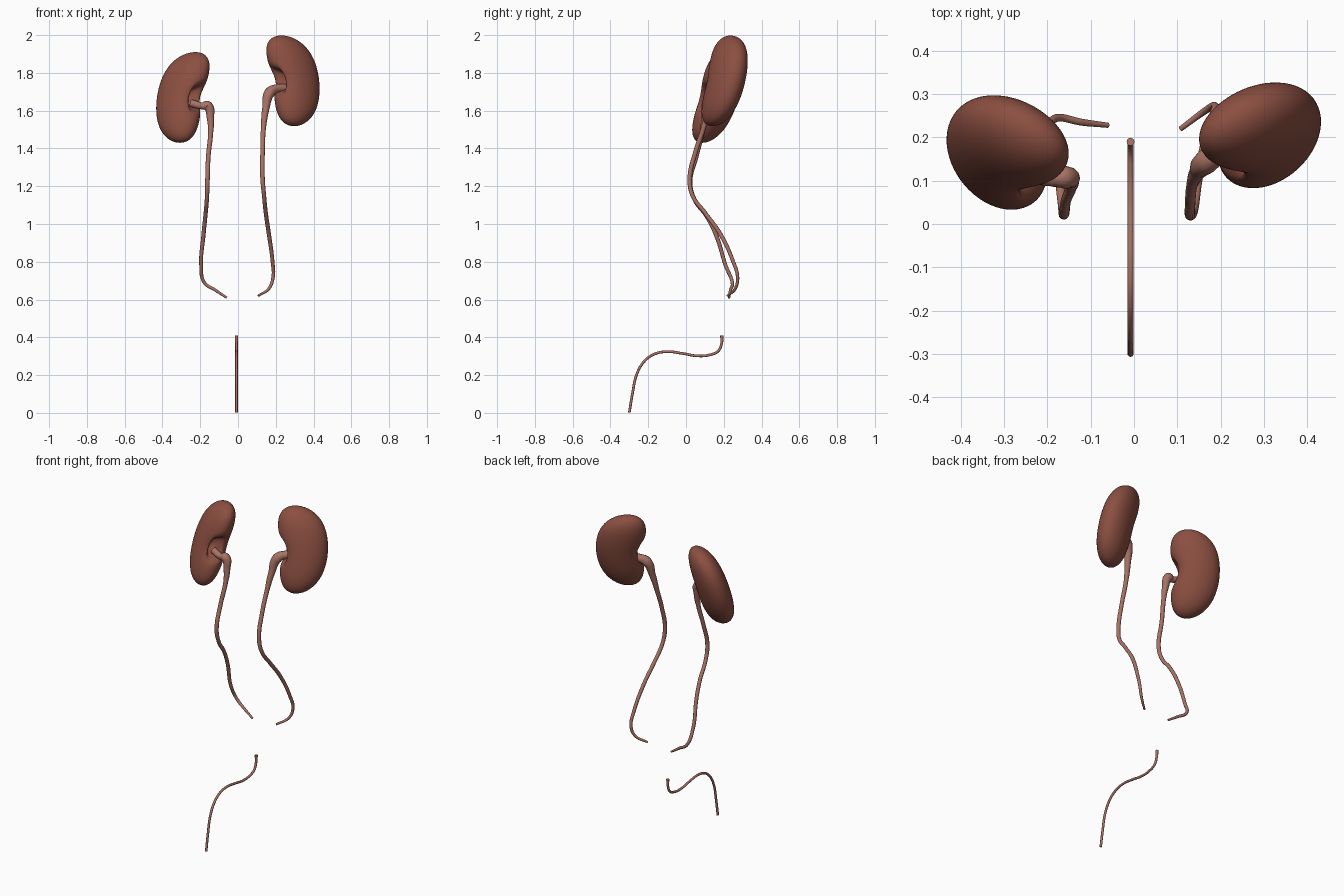
import bpy
import bmesh
from math import cos, sin, exp, radians
from mathutils import Vector

cube = bpy.data.objects.get("Cube")
if cube:
    bpy.data.objects.remove(cube)


def material(name, color):
    mat = bpy.data.materials.new(name)
    mat.use_nodes = True
    mat.diffuse_color = color
    bsdf = mat.node_tree.nodes["Principled BSDF"]
    bsdf.inputs["Base Color"].default_value = color
    bsdf.inputs["Roughness"].default_value = 0.5
    return mat


kidney_mat = material("kidney_brown", (0.26, 0.078, 0.053, 1))
tube_mat = material("tube_pink", (0.40, 0.17, 0.13, 1))


def kidney(name, side, center, angle, lean_x, lean_y):
    """Bean: a sphere bent towards the midline, with a hollow on its inner edge."""
    bm = bmesh.new()
    bmesh.ops.create_uvsphere(bm, u_segments=64, v_segments=48, radius=1)
    a = radians(angle)
    for v in bm.verts:
        x, y, z = v.co
        plump = 1 + 0.28 * z * z
        u = 0.138 * x * plump * (1 + 0.08 * z) - 0.045 * z * z
        t = 0.09 * y * plump
        if x < 0:
            # broad notch, then the deep narrow pocket inside it
            u += 0.035 * exp(-(z / 0.3) ** 2) * x * x
            u += 0.075 * exp(-(z / 0.24) ** 4 - ((y + 0.12) / 0.34) ** 4)
        h = 0.24 * z
        v.co = Vector((
            side * (center[0] + u * cos(a) - t * sin(a) + lean_x * h),
            center[1] + u * sin(a) + t * cos(a) + lean_y * h,
            center[2] + h))
    if side < 0:
        bmesh.ops.reverse_faces(bm, faces=bm.faces)
    mesh = bpy.data.meshes.new(name)
    bm.to_mesh(mesh)
    bm.free()
    mesh.materials.append(kidney_mat)
    mesh.shade_smooth()
    obj = bpy.data.objects.new(name, mesh)
    bpy.context.collection.objects.link(obj)


def tube(name, points):
    """Round tube through (x, y, z, radius) points."""
    curve = bpy.data.curves.new(name, 'CURVE')
    curve.dimensions = '3D'
    curve.bevel_depth = 1
    curve.bevel_resolution = 4
    curve.resolution_u = 10
    curve.use_fill_caps = True
    spline = curve.splines.new('BEZIER')
    spline.bezier_points.add(len(points) - 1)
    for bp, (x, y, z, r) in zip(spline.bezier_points, points):
        bp.co = (x, y, z)
        bp.radius = r
        bp.handle_left_type = bp.handle_right_type = 'AUTO'
    curve.materials.append(tube_mat)
    obj = bpy.data.objects.new(name, curve)
    bpy.context.collection.objects.link(obj)
    bpy.ops.object.select_all(action='DESELECT')
    obj.select_set(True)
    bpy.context.view_layer.objects.active = obj
    bpy.ops.object.convert(target='MESH')
    bpy.ops.object.shade_smooth_by_angle(angle=radians(50))


# Kidneys
kidney("left_kidney", 1, (0.302, 0.21, 1.758), 30, -0.14, 0.2)
kidney("right_kidney", -1, (0.304, 0.172, 1.67), 34, -0.17, 0.25)

# Ureters, each widening into a funnel at the kidney
tube("left_ureter", [
    (0.25, 0.19, 1.72, 0.022), (0.20, 0.165, 1.715, 0.024),
    (0.168, 0.145, 1.695, 0.029), (0.147, 0.12, 1.61, 0.019),
    (0.134, 0.09, 1.50, 0.013), (0.13, 0.05, 1.38, 0.012),
    (0.13, 0.02, 1.24, 0.012), (0.138, 0.035, 1.15, 0.011),
    (0.147, 0.10, 1.06, 0.011), (0.163, 0.18, 0.95, 0.011),
    (0.183, 0.25, 0.80, 0.010), (0.186, 0.273, 0.72, 0.009),
    (0.165, 0.262, 0.66, 0.008), (0.108, 0.22, 0.62, 0.006)])
tube("right_ureter", [
    (-0.25, 0.12, 1.64, 0.020), (-0.19, 0.105, 1.625, 0.018),
    (-0.162, 0.108, 1.625, 0.027), (-0.146, 0.10, 1.56, 0.019),
    (-0.145, 0.085, 1.48, 0.013), (-0.157, 0.055, 1.36, 0.012),
    (-0.162, 0.022, 1.22, 0.012), (-0.165, 0.045, 1.13, 0.011),
    (-0.173, 0.11, 1.04, 0.011), (-0.183, 0.16, 0.94, 0.011),
    (-0.195, 0.21, 0.78, 0.010), (-0.178, 0.245, 0.69, 0.009),
    (-0.12, 0.235, 0.65, 0.008), (-0.06, 0.228, 0.61, 0.006)])

# Urethra, an S curve in the middle plane
profile = [(0.19, 0.41), (0.188, 0.365), (0.17, 0.327), (0.125, 0.307),
           (0.06, 0.302), (-0.02, 0.315), (-0.10, 0.324), (-0.17, 0.31),
           (-0.225, 0.268), (-0.262, 0.20), (-0.282, 0.11), (-0.30, 0.002)]
tube("urethra", [(-0.008, y, z, 0.009 if i == 0 else 0.007)
                 for i, (y, z) in enumerate(profile)])
